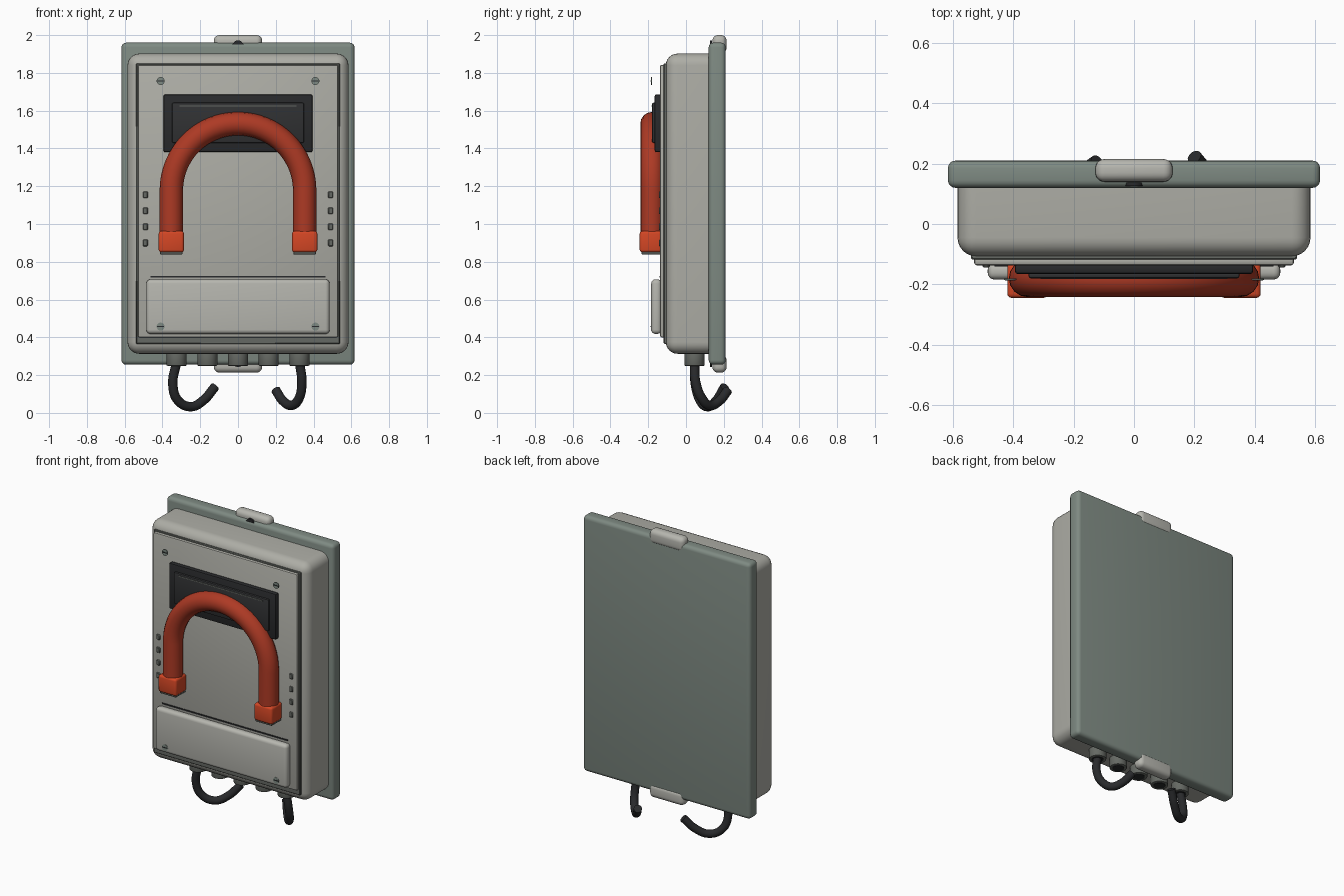
import bpy, math
from mathutils import Vector

if "Cube" in bpy.data.objects:
    bpy.data.objects.remove(bpy.data.objects["Cube"])


def material(name, rgb):
    m = bpy.data.materials.new(name)
    m.diffuse_color = (*rgb, 1)
    m.use_nodes = True
    m.node_tree.nodes["Principled BSDF"].inputs["Base Color"].default_value = m.diffuse_color
    return m


LIGHT = material("light grey", (0.42, 0.42, 0.38))
PALE = material("pale grey", (0.47, 0.47, 0.43))
GREEN = material("green grey", (0.21, 0.255, 0.225))
METAL = material("dark metal", (0.13, 0.14, 0.125))
BLACK = material("black", (0.022, 0.023, 0.025))
SCREEN = material("screen black", (0.03, 0.031, 0.033))
RED = material("handle red", (0.42, 0.042, 0.018))
ORANGE = material("bright orange", (0.66, 0.062, 0.018))


def finish(ob, name, mat):
    ob.name = name
    ob.data.materials.append(mat)
    bpy.ops.object.select_all(action='DESELECT')
    ob.select_set(True)
    bpy.context.view_layer.objects.active = ob
    bpy.ops.object.shade_smooth_by_angle(angle=math.radians(40))
    return ob


def box(name, x, y, z, mat, bevel=0.0, segments=3, sharp_back=False):
    """Box from (min, max) ranges; optionally keeps the rear rim square."""
    bpy.ops.mesh.primitive_cube_add(size=1)
    ob = bpy.context.object
    for v in ob.data.vertices:
        v.co = [r[0] if c < 0 else r[1] for c, r in zip(v.co, (x, y, z))]
    if bevel:
        mod = ob.modifiers.new("rounding", 'BEVEL')
        mod.width, mod.segments = bevel, segments
        mod.limit_method = 'WEIGHT' if sharp_back else 'ANGLE'
        if sharp_back:
            w = ob.data.attributes.new("bevel_weight_edge", 'FLOAT', 'EDGE')
            for e in ob.data.edges:
                rear = all(ob.data.vertices[i].co.y > y[1] - 1e-4 for i in e.vertices)
                w.data[e.index].value = 0.0 if rear else 1.0
        bpy.ops.object.modifier_apply(modifier=mod.name)
    return finish(ob, name, mat)


def disc(name, loc, r, depth, mat, axis='Z', n=24, bevel=0.0):
    rot = (math.pi / 2, 0, 0) if axis == 'Y' else (0, 0, 0)
    bpy.ops.mesh.primitive_cylinder_add(vertices=n, radius=r, depth=depth,
                                        location=loc, rotation=rot)
    ob = bpy.context.object
    if bevel:
        mod = ob.modifiers.new("rounding", 'BEVEL')
        mod.width, mod.segments = bevel, 2
        bpy.ops.object.modifier_apply(modifier=mod.name)
    return finish(ob, name, mat)


def tube(name, points, r, mat, smooth_path):
    cu = bpy.data.curves.new(name, 'CURVE')
    cu.dimensions = '3D'
    cu.bevel_depth, cu.bevel_resolution, cu.use_fill_caps = r, 6, True
    cu.resolution_u = 8
    if smooth_path:
        sp = cu.splines.new('BEZIER')
        sp.bezier_points.add(len(points) - 1)
        for bp, p in zip(sp.bezier_points, points):
            bp.co = p
            bp.handle_left_type = bp.handle_right_type = 'AUTO'
    else:
        sp = cu.splines.new('POLY')
        sp.points.add(len(points) - 1)
        for pt, p in zip(sp.points, points):
            pt.co = (*p, 1)
    ob = bpy.data.objects.new(name, cu)
    bpy.context.collection.objects.link(ob)
    bpy.ops.object.select_all(action='DESELECT')
    ob.select_set(True)
    bpy.context.view_layer.objects.active = ob
    bpy.ops.object.convert(target='MESH')
    return finish(bpy.context.object, name, mat)


# Mounting plate and housing
box("back_plate", (-0.617, 0.617), (0.12, 0.21), (0.255, 1.96), GREEN, 0.025, 4)
box("housing", (-0.585, 0.585), (-0.107, 0.13), (0.313, 1.902), LIGHT, 0.062, 6, True)

# Gasket and stepped front panel
box("gasket", (-0.54, 0.54), (-0.118, -0.09), (0.365, 1.85), METAL, 0.004, 1)
box("front_panel", (-0.53, 0.53), (-0.137, -0.11), (0.4, 1.843), LIGHT, 0.009, 2)

# Display
box("display_bezel", (-0.395, 0.395), (-0.166, -0.13), (1.38, 1.686), BLACK, 0.01, 2)
box("display_screen", (-0.35, 0.35), (-0.18, -0.16), (1.43, 1.642), SCREEN, 0.008, 2)
box("display_highlight", (-0.31, 0.31), (-0.183, -0.178), (1.622, 1.628), METAL)

# Label plate with the groove strip above it
box("label_plate", (-0.485, 0.485), (-0.184, -0.13), (0.418, 0.707), PALE, 0.022, 4)
box("groove_strip", (-0.463, 0.463), (-0.141, -0.134), (0.716, 0.725), BLACK)

# Arched handle
R, HZ, HY = 0.353, 1.178, -0.18
arch = [(-R, HY, 0.9)]
arch += [(-R * math.cos(math.pi * i / 32), HY, HZ + R * math.sin(math.pi * i / 32))
         for i in range(33)]
arch.append((R, HY, 0.9))
tube("handle", arch, 0.062, RED, False)

for s, side in ((-1, "left"), (1, "right")):
    # Handle feet and their base plates
    cx = s * 0.353
    box("handle_foot_" + side, (cx - 0.067, cx + 0.067), (-0.245, -0.13),
        (0.85, 0.963), ORANGE, 0.014, 3)
    box("foot_base_" + side, (cx - 0.06, cx + 0.06), (-0.235, -0.13),
        (0.839, 0.855), METAL, 0.003, 1)
    # Side vent slots
    for i in range(4):
        z = 0.9 + 0.085 * i
        box(f"vent_{side}_{i}", (s * 0.49 - 0.013, s * 0.49 + 0.013),
            (-0.144, -0.13), (z - 0.018, z + 0.018), METAL, 0.004, 1)
    # Slotted panel screws
    for z, level in ((1.757, "upper"), (0.457, "lower")):
        disc(f"screw_{level}_{side}", (s * 0.41, -0.183, z), 0.021, 0.006, GREEN, 'Y', 20)
        box(f"screw_slot_{level}_{side}", (s * 0.41 - 0.018, s * 0.41 + 0.018),
            (-0.1875, -0.185), (z - 0.003, z + 0.003), BLACK)

# Mounting clips with their fixings
for name, z, hole in (("top", (1.905, 2.0), 1.942), ("bottom", (0.213, 0.308), 0.273)):
    box("clip_" + name, (-0.128, 0.128), (0.14, 0.215), z, PALE, 0.03, 5)
    disc("clip_fixing_" + name, (0, 0.132, hole), 0.03, 0.012, BLACK, 'Y')

# Cable glands
for i in range(5):
    x = (i - 2) * 0.1625
    disc(f"gland_{i}", (x, 0.045, 0.289), 0.053, 0.08, METAL, bevel=0.005)
    disc(f"gland_opening_{i}", (x, 0.045, 0.25), 0.036, 0.006, BLACK)

# Hanging cables
left = [(-0.325, 0.045, 0.27), (-0.345, 0.05, 0.15), (-0.318, 0.075, 0.066),
        (-0.25, 0.115, 0.033), (-0.185, 0.16, 0.065), (-0.122, 0.205, 0.138)]
right = [(0.325, 0.045, 0.27), (0.338, 0.052, 0.16), (0.322, 0.085, 0.075),
         (0.285, 0.125, 0.04), (0.24, 0.175, 0.062), (0.2, 0.222, 0.12)]
tube("cable_left", [Vector(p) for p in left], 0.025, BLACK, True)
tube("cable_right", [Vector(p) for p in right], 0.025, BLACK, True)
